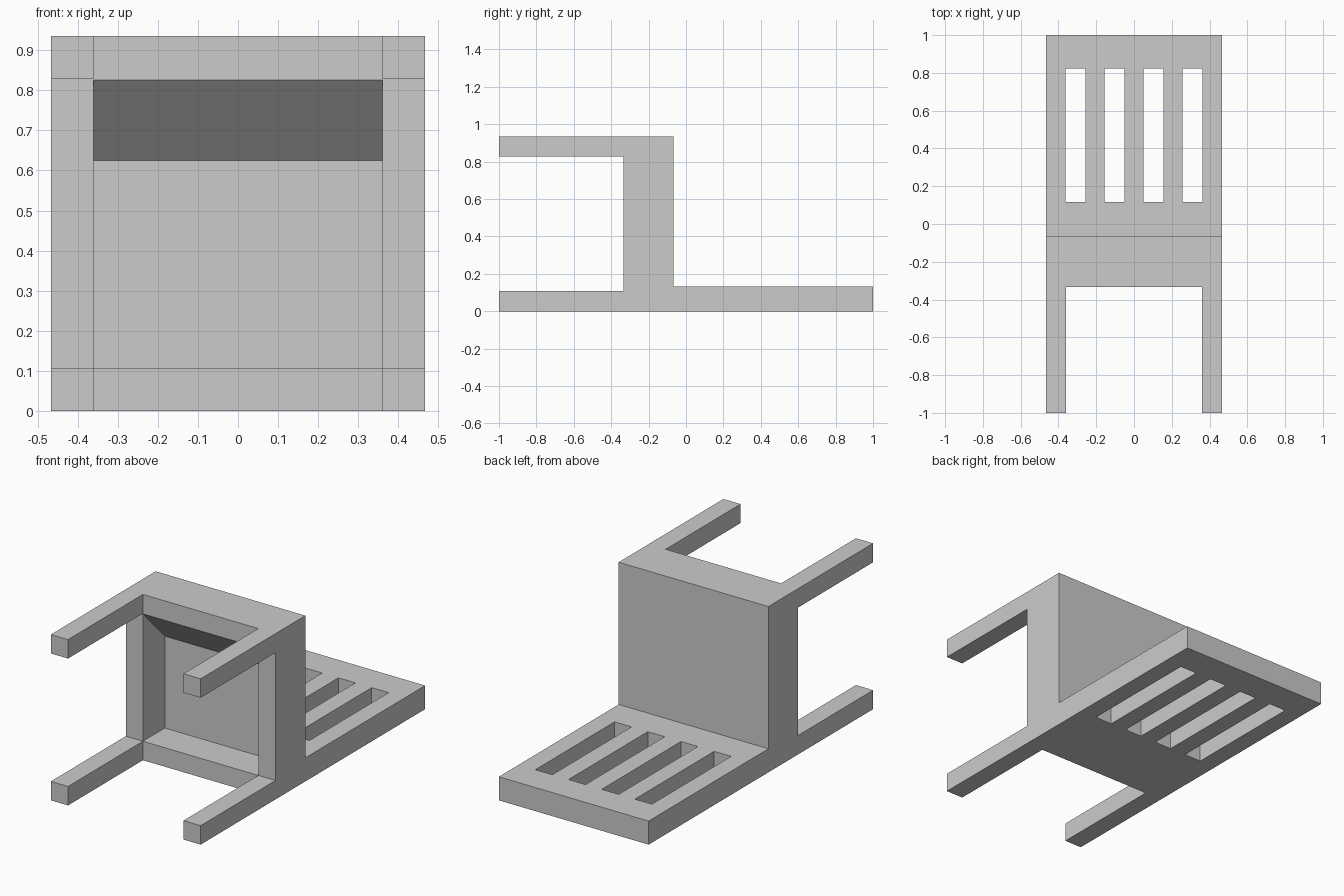
import bpy
import bmesh

cube = bpy.data.objects.get("Cube")
if cube:
    bpy.data.objects.remove(cube, do_unlink=True)

HALF = 0.467                   # half the chair's width
LEG = 0.107                    # leg thickness
SEAT_UNDER, SEAT_TOP = -0.333, -0.067
HEIGHT = 0.935

grey = bpy.data.materials.new("plain_grey")
grey.use_nodes = True
colour = (0.6, 0.6, 0.6, 1.0)
grey.diffuse_color = colour
grey.node_tree.nodes["Principled BSDF"].inputs["Base Color"].default_value = colour


def prism(name, profile, x0, x1):
    """Extrude a (y, z) profile along x."""
    bm = bmesh.new()
    face = bm.faces.new([bm.verts.new((x0, y, z)) for y, z in profile])
    grown = bmesh.ops.extrude_face_region(bm, geom=[face], use_keep_orig=True)
    moved = [v for v in grown["geom"] if isinstance(v, bmesh.types.BMVert)]
    bmesh.ops.translate(bm, vec=(x1 - x0, 0, 0), verts=moved)
    bmesh.ops.recalc_face_normals(bm, faces=bm.faces)
    mesh = bpy.data.meshes.new(name)
    bm.to_mesh(mesh)
    bm.free()
    mesh.materials.append(grey)
    obj = bpy.data.objects.new(name, mesh)
    bpy.context.collection.objects.link(obj)
    return obj


def box(name, x0, x1, y0, y1, z0, z1):
    return prism(name, [(y0, z0), (y1, z0), (y1, z1), (y0, z1)], x0, x1)


def cut(obj, cutter):
    """Subtract the cutter for good, then remove it."""
    mod = obj.modifiers.new("cut", 'BOOLEAN')
    mod.operation = 'DIFFERENCE'
    mod.solver = 'EXACT'
    mod.object = cutter
    cutter.hide_render = True
    bpy.context.view_layer.objects.active = obj
    bpy.ops.object.modifier_apply(modifier=mod.name)
    bpy.data.objects.remove(cutter, do_unlink=True)


# Seat block, hollow underneath, with one sloping inner wall
seat = box("seat", -HALF, HALF, SEAT_UNDER, SEAT_TOP, 0, HEIGHT)
hollow = [(-0.4, LEG), (-0.138, LEG), (-0.138, 0.625), (-0.4, 0.894)]
cut(seat, prism("seat_hollow", hollow, LEG - HALF, HALF - LEG))

# Backrest lying flat, with four long slots
backrest = box("backrest", -HALF, HALF, SEAT_TOP, 1, 0, 0.133)
for i in range(4):
    x = (i - 1.5) * 0.207
    cut(backrest, box("slot", x - 0.053, x + 0.053, 0.117, 0.823, -0.1, 0.3))

# Four square legs
for side, x0 in (("right", -HALF), ("left", HALF - LEG)):
    for end, z0 in (("back", 0), ("front", HEIGHT - LEG)):
        box(f"{end}_{side}_leg", x0, x0 + LEG, -1, SEAT_UNDER, z0, z0 + LEG)
